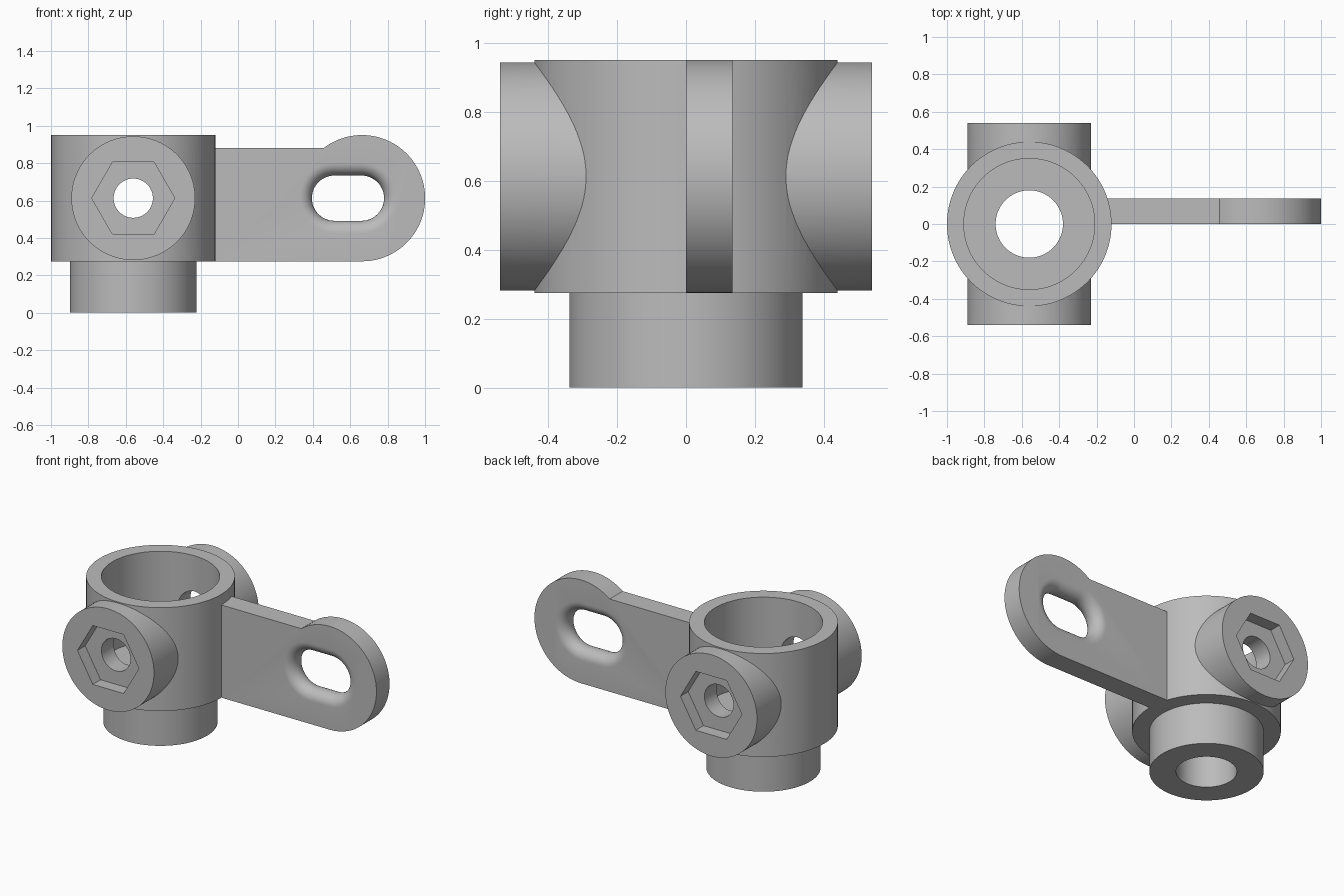
import bpy, bmesh
from math import pi, cos, sin, asin
from mathutils import Matrix, Vector

cube = bpy.data.objects.get("Cube")
if cube:
    bpy.data.objects.remove(cube, do_unlink=True)

AXIS_X, MID_Z = -0.56, 0.6125      # hub axis and height of the side bosses
BOTTOM, TOP = 0.275, 0.95          # hub extent
THICK = 0.135                      # arm thickness

grey = bpy.data.materials.new("grey metal")
grey.use_nodes = True
grey.diffuse_color = (0.5, 0.5, 0.5, 1)
grey.node_tree.nodes["Principled BSDF"].inputs["Base Color"].default_value = (0.5, 0.5, 0.5, 1)


def make_object(name, bm):
    bmesh.ops.recalc_face_normals(bm, faces=bm.faces)
    mesh = bpy.data.meshes.new(name)
    bm.to_mesh(mesh)
    bm.free()
    mesh.materials.append(grey)
    obj = bpy.data.objects.new(name, mesh)
    bpy.context.collection.objects.link(obj)
    return obj


def loft(name, rings):
    """Closed solid through a stack of equally sized point rings."""
    bm = bmesh.new()
    loops = [[bm.verts.new(p) for p in ring] for ring in rings]
    n = len(loops[0])
    for a, b in zip(loops, loops[1:]):
        for i in range(n):
            j = (i + 1) % n
            bm.faces.new((a[i], a[j], b[j], b[i]))
    bm.faces.new(loops[0])
    bm.faces.new(loops[-1])
    return make_object(name, bm)


def upright(name, r, z0, z1, sides=96):
    circle = [(AXIS_X + r * cos(2 * pi * i / sides), r * sin(2 * pi * i / sides)) for i in range(sides)]
    return loft(name, [[(x, y, z) for x, y in circle] for z in (z0, z1)])


def crosswise(name, r, y0, y1, sides=96):
    circle = [(AXIS_X + r * cos(2 * pi * i / sides), MID_Z + r * sin(2 * pi * i / sides)) for i in range(sides)]
    return loft(name, [[(x, y, z) for x, z in circle] for y in (y0, y1)])


def combine(target, tool, operation):
    mod = target.modifiers.new(tool.name, "BOOLEAN")
    mod.object, mod.operation, mod.solver = tool, operation, "EXACT"
    bpy.ops.object.select_all(action="DESELECT")
    bpy.context.view_layer.objects.active = target
    target.select_set(True)
    bpy.ops.object.modifier_apply(modifier=mod.name)
    bpy.data.objects.remove(tool, do_unlink=True)


# Arm: straight strip ending in a larger round eye
EYE_X, EYE_R, ARM_TOP = 0.663, 0.3375, 0.88
end = pi - asin((ARM_TOP - MID_Z) / EYE_R)
outline = [(-0.17, ARM_TOP), (-0.17, BOTTOM)]
for i in range(65):
    a = -pi / 2 + (end + pi / 2) * i / 64
    outline.append((EYE_X + EYE_R * cos(a), MID_Z + EYE_R * sin(a)))
arm = loft("arm", [[(x, y, z) for x, z in outline] for y in (0, THICK)])


# Slot cutter with a fully rounded lip
def slot_ring(r, y, steps=24):
    ring = []
    for centre, start in ((0.66, -pi / 2), (0.516, pi / 2)):
        for i in range(steps + 1):
            a = start + pi * i / steps
            ring.append((centre + r * cos(a), y, MID_Z + r * sin(a)))
    return ring


half = THICK / 2
rings = [slot_ring(0.121 + half, -0.02)]
for i in range(17):
    a = -pi / 2 + pi * i / 16
    rings.append(slot_ring(0.121 + half * (1 - cos(a)), half + half * sin(a)))
rings.append(slot_ring(0.121 + half, THICK + 0.02))
combine(arm, loft("slot", rings), "DIFFERENCE")

# Hub with lower spigot, two side bosses and the arm
bracket = upright("bracket", 0.44, BOTTOM, TOP)
combine(bracket, upright("spigot", 0.338, 0, BOTTOM + 0.03), "UNION")
combine(bracket, crosswise("bosses", 0.331, -0.54, 0.54), "UNION")
combine(bracket, arm, "UNION")

# Stepped bore, cross hole and hexagonal nut pockets
combine(bracket, upright("cup_bore", 0.35, 0.365, TOP + 0.1), "DIFFERENCE")
combine(bracket, upright("spigot_bore", 0.18, -0.1, 0.5), "DIFFERENCE")
combine(bracket, crosswise("cross_hole", 0.105, -0.7, 0.7, 48), "DIFFERENCE")
for side in (-1, 1):
    combine(bracket, crosswise("nut_pocket", 0.222, side * 0.46, side * 0.7, 6), "DIFFERENCE")

bpy.ops.object.select_all(action="DESELECT")
bpy.context.view_layer.objects.active = bracket
bracket.select_set(True)
bpy.ops.object.shade_smooth_by_angle(angle=pi / 6)
